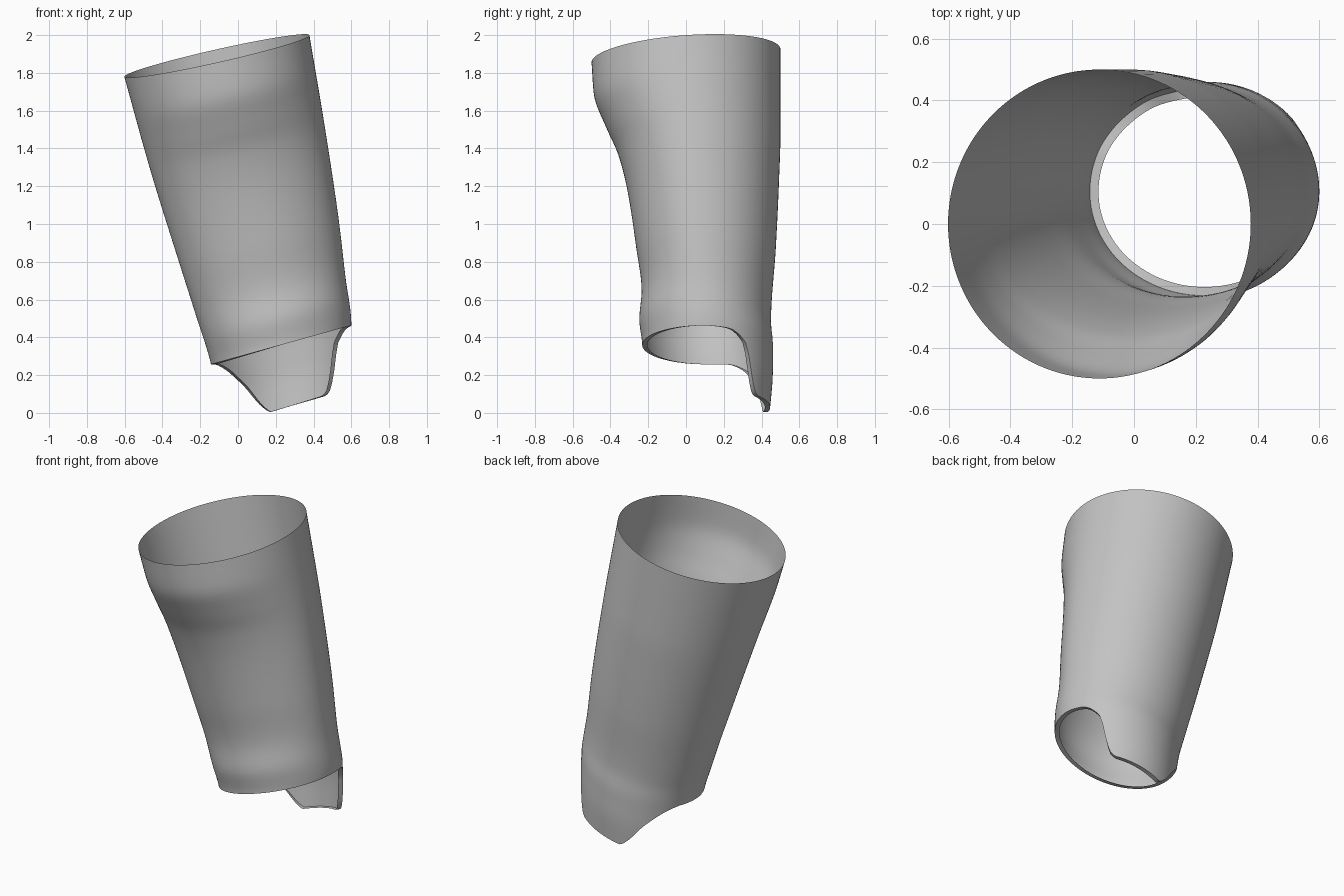
import bpy
import bmesh
from math import sin, cos, radians

default_cube = bpy.data.objects.get("Cube")
if default_cube:
    bpy.data.objects.remove(default_cube, do_unlink=True)

COLUMNS = 120
UPPER_ROWS = 36
LOWER_ROWS = 14
TOP = 1.89
KNEE = 0.55
RIM_WIDTH = 0.028


def smooth_curve(points):
    """Return a function that eases through (position, value) points without overshoot."""
    points = sorted(points)
    slopes = [(b[1] - a[1]) / (b[0] - a[0]) for a, b in zip(points, points[1:])]
    tangents = [slopes[0]]
    for a, b in zip(slopes, slopes[1:]):
        tangents.append(2 * a * b / (a + b) if a * b > 0 else 0)
    tangents.append(slopes[-1])

    def evaluate(p):
        p = min(max(p, points[0][0]), points[-1][0])
        k = 0
        while k < len(points) - 2 and p > points[k + 1][0]:
            k += 1
        (p0, v0), (p1, v1) = points[k], points[k + 1]
        w = p1 - p0
        t = (p - p0) / w
        return ((1 + 2 * t) * (1 - t) ** 2 * v0 + t * (1 - t) ** 2 * w * tangents[k]
                + t * t * (3 - 2 * t) * v1 + t * t * (t - 1) * w * tangents[k + 1])
    return evaluate


# Side, front and back outlines of the sleeve, against height along its axis
right_side = smooth_curve([(0, -0.08), (0.36, -0.143), (0.62, -0.222), (0.9, -0.31),
                           (1.4, -0.465), (TOP, -0.602)])
left_side = smooth_curve([(0, 0.6), (0.36, 0.6), (0.62, 0.568), (0.9, 0.535),
                          (1.4, 0.46), (TOP, 0.378)])
front_side = smooth_curve([(0, -0.23), (0.36, -0.232), (0.5, -0.247), (0.65, -0.235),
                           (0.9, -0.265), (1.2, -0.31), (1.4, -0.36), (1.55, -0.425),
                           (1.72, -0.488), (TOP, -0.5)])
back_side = smooth_curve([(0, 0.443), (0.23, 0.46), (0.36, 0.46), (0.48, 0.45),
                          (0.87, 0.476), (1.2, 0.492), (1.45, 0.5), (TOP, 0.5)])

# Lower edge against angle: a level front and a tongue hanging at the back
lower_edge = smooth_curve([(0, 0.36), (20, 0.352), (36, 0.29), (43, 0.127), (48, 0.05),
                           (54, 0.03), (104, 0.03), (111, 0.065), (128, 0.212),
                           (147, 0.32), (160, 0.352), (180, 0.36), (360, 0.36)])


def wall_point(h, degrees, inset=0):
    """Point on the tilted oval section at axis height h."""
    c, s = cos(radians(degrees)), sin(radians(degrees))
    low = (TOP - h) / (TOP - 0.36)
    cx = (left_side(h) + right_side(h)) / 2
    rx = (left_side(h) - right_side(h)) / 2
    cy = 0.105 * low
    ry = back_side(h) - cy if s > 0 else cy - front_side(h)
    z = h + (0.224 + 0.053 * low) * rx * c + 0.035 * max(0, 1 - low) * s
    return cx + (rx - inset) * c, cy + (ry - inset) * s, z


def build_sleeve():
    bm = bmesh.new()
    rows = [[] for _ in range(UPPER_ROWS + LOWER_ROWS + 2)]
    for i in range(COLUMNS):
        angle = 360 * i / COLUMNS
        edge = lower_edge(angle)
        heights = [TOP + (KNEE - TOP) * r / UPPER_ROWS for r in range(UPPER_ROWS)]
        heights += [KNEE + (edge - KNEE) * r / LOWER_ROWS for r in range(LOWER_ROWS + 1)]
        for row, h in zip(rows, heights):
            row.append(bm.verts.new(wall_point(h, angle)))
        # Inward-turned lip along the lower edge
        rows[-1].append(bm.verts.new(wall_point(edge, angle, RIM_WIDTH)))
    for upper, lower in zip(rows, rows[1:]):
        for i in range(COLUMNS):
            j = (i + 1) % COLUMNS
            bm.faces.new((upper[i], lower[i], lower[j], upper[j]))
    mesh = bpy.data.meshes.new("tapered_sleeve")
    bm.to_mesh(mesh)
    bm.free()
    sleeve = bpy.data.objects.new("tapered_sleeve", mesh)
    bpy.context.collection.objects.link(sleeve)
    return sleeve


# Plain grey finish
grey = bpy.data.materials.new("plain_grey")
grey.use_nodes = True
colour = (0.55, 0.55, 0.55, 1)
grey.diffuse_color = colour
grey.node_tree.nodes["Principled BSDF"].inputs["Base Color"].default_value = colour

sleeve = build_sleeve()
sleeve.data.materials.append(grey)
bpy.ops.object.select_all(action="DESELECT")
sleeve.select_set(True)
bpy.context.view_layer.objects.active = sleeve
bpy.ops.object.shade_smooth_by_angle(angle=radians(40))
